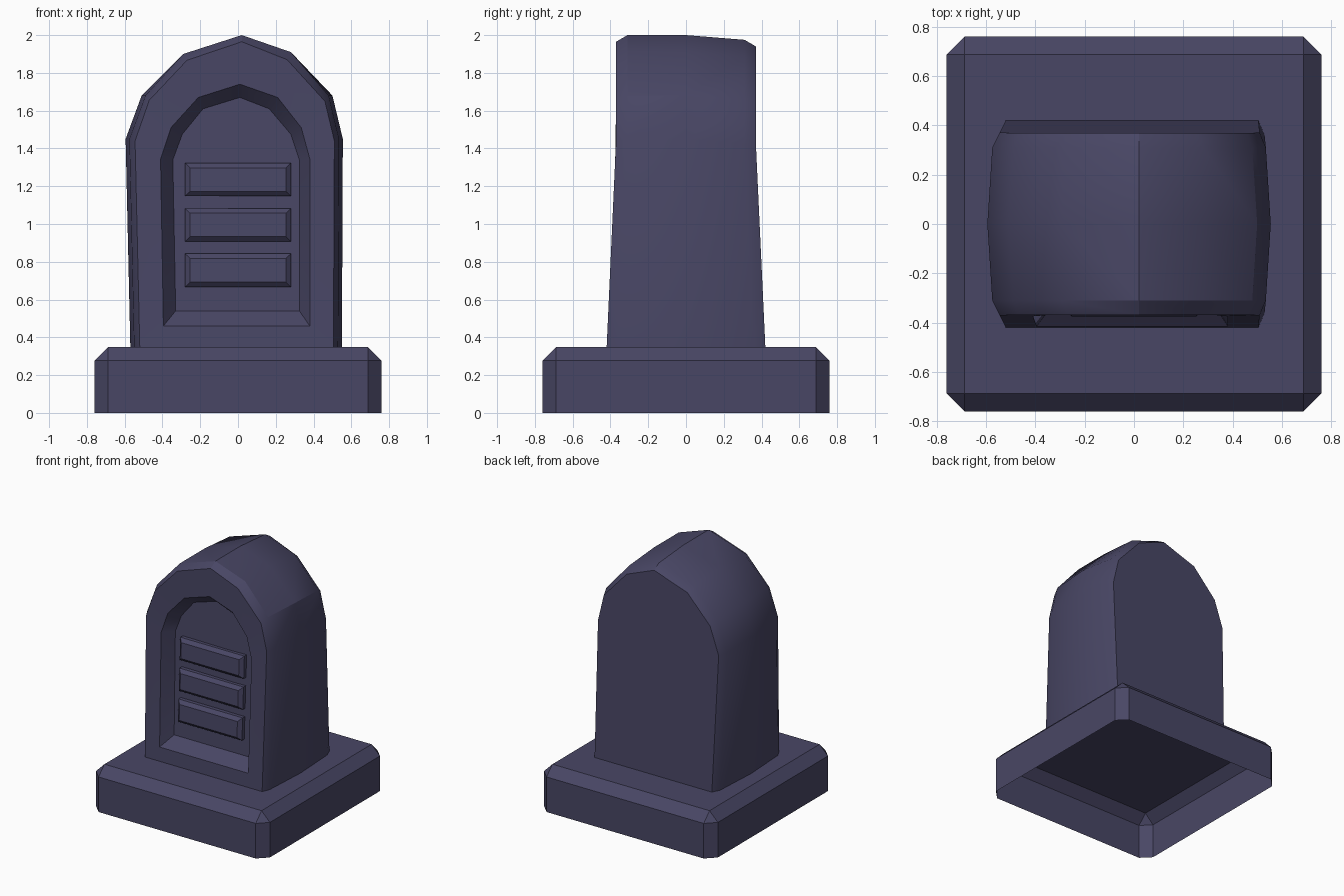
import bpy, bmesh

if "Cube" in bpy.data.objects:
    bpy.data.objects.remove(bpy.data.objects["Cube"])

stone = bpy.data.materials.new("slate_purple")
stone.diffuse_color = (0.066, 0.062, 0.13, 1)
stone.use_nodes = True
stone.node_tree.nodes["Principled BSDF"].inputs["Base Color"].default_value = stone.diffuse_color


def finish(bm, name):
    bmesh.ops.recalc_face_normals(bm, faces=bm.faces)
    me = bpy.data.meshes.new(name)
    bm.to_mesh(me)
    bm.free()
    me.materials.append(stone)
    ob = bpy.data.objects.new(name, me)
    bpy.context.collection.objects.link(ob)
    return ob


def front_y(z, depth):
    """Depth of the slab at height z: it gets thicker toward the foot."""
    return depth + 0.05 * max(0.0, (1.45 - z) / 1.1)


def loft(name, rings, cap_first=True, open_bottom=0):
    """Skin closed rings; the first open_bottom strips leave the last edge open."""
    bm = bmesh.new()
    loops = [[bm.verts.new(p) for p in r] for r in rings]
    n = len(loops[0])
    for k, (a, b) in enumerate(zip(loops, loops[1:])):
        for i in range(n - 1 if k < open_bottom else n):
            j = (i + 1) % n
            bm.faces.new((a[i], a[j], b[j], b[i]))
    if cap_first:
        bm.faces.new(loops[0])
    bm.faces.new(loops[-1])
    return finish(bm, name)


def ring(outline, depth, side, dz=0.0):
    return [(x, side * front_y(z, depth), z + (dz if z > 1.4 else 0)) for x, z in outline]


# Plinth: chamfered block, open underneath
bm = bmesh.new()
bmesh.ops.create_cube(bm, size=1)
for v in bm.verts:
    v.co = (v.co.x * 1.52, v.co.y * 1.52, (v.co.z + 0.5) * 0.35)
bmesh.ops.delete(bm, geom=[f for f in bm.faces if f.calc_center_median().z < 0.01],
                 context='FACES_ONLY')
edges = [e for e in bm.edges if max(v.co.z for v in e.verts) > 0.1]
bmesh.ops.bevel(bm, geom=edges, offset=0.073, segments=1, profile=0.5, affect='EDGES')
finish(bm, "plinth")

# Arched outlines (x, z), left foot round to right foot
middle = [(-0.57, 0.35), (-0.595, 1.45), (-0.51, 1.68), (-0.29, 1.90), (0.02, 2.0),
          (0.28, 1.91), (0.50, 1.68), (0.555, 1.45), (0.55, 0.35)]
shoulder = [(x + (0.02 if x < -0.4 else -0.02 if x > 0.4 else 0), z) for x, z in middle]
face = [(-0.52, 0.35), (-0.545, 1.44), (-0.47, 1.655), (-0.27, 1.867), (0.02, 1.965),
        (0.26, 1.87), (0.46, 1.65), (0.51, 1.44), (0.505, 0.35)]
niche_rim = [(-0.395, 0.46), (-0.41, 1.345), (-0.355, 1.51), (-0.21, 1.67), (0.01, 1.74),
             (0.21, 1.67), (0.335, 1.51), (0.38, 1.345), (0.38, 0.46)]
niche_floor = [(-0.33, 0.54), (-0.345, 1.34), (-0.295, 1.475), (-0.185, 1.61), (0.01, 1.67),
               (0.165, 1.61), (0.28, 1.475), (0.325, 1.34), (0.325, 0.54)]

# Headstone: back face, bulging sides, front face and sunken niche in one skin
body = loft("headstone", [
    ring(face, 0.37, 1, -0.025),
    ring(shoulder, 0.31, 1, -0.025),
    [(x, 0, z) for x, z in middle],
    ring(shoulder, 0.31, -1),
    ring(face, 0.37, -1),
    ring(niche_rim, 0.37, -1),
    ring(niche_floor, 0.285, -1)], open_bottom=4)
bpy.context.view_layer.objects.active = body
body.select_set(True)
bpy.ops.object.shade_smooth_by_angle(angle=0.5)

# Three raised bars in the niche
for k, z in enumerate((0.755, 0.995, 1.235)):
    def bar(hw, hh, out):
        pts = [(-hw, z - hh), (-hw, z + hh), (hw, z + hh), (hw, z - hh)]
        return ring(pts, 0.285 + out, -1)
    loft(f"raised_bar_{k + 1}", [bar(0.28, 0.088, -0.01), bar(0.28, 0.088, 0.03),
                                 bar(0.253, 0.062, 0.055)])
